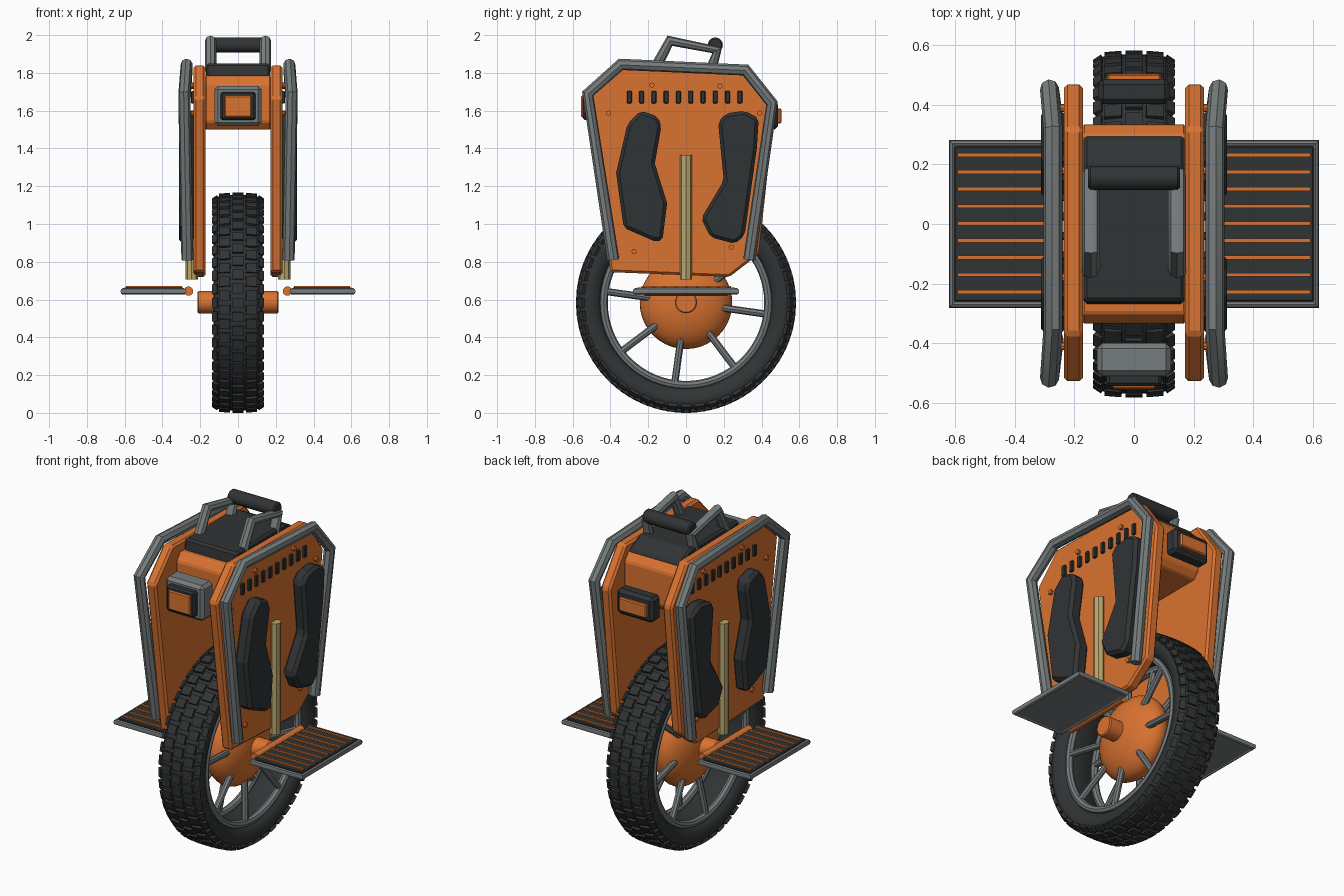
import bpy, bmesh, math
from mathutils import Matrix, Vector

if "Cube" in bpy.data.objects:
    bpy.data.objects.remove(bpy.data.objects["Cube"])


def material(name, col):
    m = bpy.data.materials.new(name)
    m.diffuse_color = (*col, 1)
    m.use_nodes = True
    m.node_tree.nodes["Principled BSDF"].inputs["Base Color"].default_value = m.diffuse_color
    return m


ORANGE = material("orange", (0.70, 0.17, 0.03))
BLACK = material("black", (0.03, 0.033, 0.035))
GREY = material("grey", (0.18, 0.20, 0.205))
TAN = material("tan", (0.50, 0.38, 0.15))
WZ = 0.583  # wheel centre height


def finish(name, bm, mat, bevel=0.0, smooth=False, seg=1):
    bmesh.ops.recalc_face_normals(bm, faces=bm.faces)
    me = bpy.data.meshes.new(name)
    bm.to_mesh(me)
    bm.free()
    me.materials.append(mat)
    ob = bpy.data.objects.new(name, me)
    bpy.context.collection.objects.link(ob)
    if bevel:
        b = ob.modifiers.new("bevel", "BEVEL")
        b.width, b.segments = bevel, seg
    if smooth:
        bpy.ops.object.select_all(action="DESELECT")
        ob.select_set(True)
        bpy.context.view_layer.objects.active = ob
        bpy.ops.object.shade_smooth_by_angle(angle=math.radians(40))
    return ob


def add_box(bm, c, size, rot=Matrix()):
    bmesh.ops.create_cube(bm, size=1, matrix=Matrix.Translation(c) @ rot @ Matrix.Diagonal((*size, 1)))


def box(name, c, size, mat, bevel=0.0):
    bm = bmesh.new()
    add_box(bm, c, size)
    return finish(name, bm, mat, bevel)


def prism(name, pts, x0, x1, mat, bevel):
    # profile in (y, z) extruded along x
    bm = bmesh.new()
    f = bm.faces.new([bm.verts.new((x0, y, z)) for y, z in pts])
    r = bmesh.ops.extrude_face_region(bm, geom=[f])
    vs = [v for v in r["geom"] if isinstance(v, bmesh.types.BMVert)]
    bmesh.ops.translate(bm, verts=vs, vec=(x1 - x0, 0, 0))
    return finish(name, bm, mat, bevel)


def add_rod(bm, a, b, r, n=12):
    a, b = Vector(a), Vector(b)
    m = Matrix.Translation((a + b) / 2) @ (b - a).to_track_quat("Z", "Y").to_matrix().to_4x4()
    bmesh.ops.create_cone(bm, cap_ends=True, segments=n, radius1=r, radius2=r, depth=(b - a).length, matrix=m)


def rod(name, a, b, r, mat, n=12, bevel=0.0):
    bm = bmesh.new()
    add_rod(bm, a, b, r, n)
    return finish(name, bm, mat, bevel, n > 8)


def tube(name, pts, r, mat, cyclic=False):
    cu = bpy.data.curves.new(name, "CURVE")
    cu.dimensions = "3D"
    cu.bevel_depth, cu.bevel_resolution, cu.use_fill_caps = r, 2, True
    sp = cu.splines.new("POLY")
    sp.points.add(len(pts) - 1)
    for p, c in zip(sp.points, pts):
        p.co = (*c, 1)
    sp.use_cyclic_u = cyclic
    tmp = bpy.data.objects.new(name + "_path", cu)
    bm = bmesh.new()
    bpy.context.collection.objects.link(tmp)
    bpy.context.view_layer.update()
    dg = bpy.context.evaluated_depsgraph_get()
    bm.from_mesh(bpy.data.meshes.new_from_object(tmp.evaluated_get(dg)))
    bpy.data.objects.remove(tmp)
    return finish(name, bm, mat, smooth=True)


def lathe(name, prof, mat, closed, n=64):
    # profile of (x, radius) turned about the wheel axle
    bm = bmesh.new()
    rings = []
    for i in range(n):
        a = 2 * math.pi * i / n
        rings.append([bm.verts.new((x, r * math.cos(a), WZ + r * math.sin(a))) for x, r in prof])
    k = len(prof)
    for i in range(n):
        p, q = rings[i], rings[(i + 1) % n]
        for j in range(k if closed else k - 1):
            bm.faces.new((p[j], p[(j + 1) % k], q[(j + 1) % k], q[j]))
    return finish(name, bm, mat, smooth=True)


# tyre carcass
half = [(0.09, 0.45), (0.115, 0.47), (0.13, 0.51), (0.127, 0.54), (0.105, 0.562), (0.05, 0.57)]
lathe("tyre", half + [(-x, r) for x, r in reversed(half)], BLACK, True)

# tread blocks, staggered rows
bm = bmesh.new()
N = 48
for i in range(N):
    for x, w, r, tilt, off in ((0, 0.056, 0.571, 0, 0), (0.07, 0.058, 0.568, 0.08, 0.5), (-0.07, 0.058, 0.568, -0.08, 0.5),
                               (0.118, 0.032, 0.551, 0.6, 0), (-0.118, 0.032, 0.551, -0.6, 0)):
        a = 2 * math.pi * (i + off) / N
        rot = Matrix.Rotation(-a, 4, "X")
        c = rot @ Vector((x, 0, r)) + Vector((0, 0, WZ))
        add_box(bm, c, (w, 0.052, 0.023), rot @ Matrix.Rotation(tilt, 4, "Y"))
finish("tread_blocks", bm, BLACK)

# rim rings and spokes on both faces
bm = bmesh.new()
for s in (1, -1):
    lathe("rim_ring", [(s * 0.088 + 0.022 * math.cos(t * math.pi / 4), 0.436 + 0.022 * math.sin(t * math.pi / 4))
                       for t in range(8)], GREY, True)
    for i in range(8):
        a = math.radians(172 + 45 * i)
        d = Vector((0, math.cos(a), math.sin(a)))
        o = Vector((0, 0, WZ))
        add_rod(bm, o + d * 0.18 + Vector((s * 0.06, 0, 0)), o + d * 0.43 + Vector((s * 0.088, 0, 0)), 0.019, 8)
finish("spokes", bm, GREY, smooth=True)

# hub motor and axle
bm = bmesh.new()
bmesh.ops.create_uvsphere(bm, u_segments=40, v_segments=20, radius=1,
                          matrix=Matrix.Translation((0, 0, WZ)) @ Matrix.Diagonal((0.13, 0.245, 0.245, 1)))
finish("hub_motor", bm, ORANGE, smooth=True)
rod("axle", (-0.215, 0, WZ + 0.003), (0.215, 0, WZ + 0.003), 0.059, ORANGE, 24, 0.006)

# central body, top cover
prism("body", [(-0.30, 1.5), (0.30, 1.5), (0.335, 1.54), (0.335, 1.74), (0.30, 1.785), (-0.30, 1.785), (-0.335, 1.74), (-0.335, 1.54)],
      -0.175, 0.175, ORANGE, 0.008)
prism("top_cover", [(-0.27, 1.77), (0.295, 1.77), (0.295, 1.80), (0.20, 1.85), (-0.26, 1.85)], -0.17, 0.17, BLACK, 0.012)

# head light and tail light
box("headlight_housing", (0, -0.455, 1.625), (0.25, 0.11, 0.21), GREY, 0.018)
box("headlight_bezel", (0, -0.52, 1.625), (0.185, 0.05, 0.15), BLACK, 0.01)
box("headlight_lens", (0, -0.54, 1.622), (0.145, 0.03, 0.115), ORANGE, 0.006)
box("taillight_housing", (0, 0.445, 1.575), (0.24, 0.085, 0.15), BLACK, 0.018)
box("taillight_lens", (0, 0.492, 1.572), (0.18, 0.025, 0.08), ORANGE, 0.006)

# carry handle
for s in (1, -1):
    x = s * 0.145
    tube("handle_arm", [(x, -0.165, 1.82), (x, -0.085, 1.97), (x, 0.165, 1.92), (x, 0.13, 1.81)], 0.03, GREY)
rod("handle_grip", (-0.155, 0.155, 1.948), (0.155, 0.155, 1.948), 0.04, BLACK, 16, 0.008)

panel = [(-0.40, 0.745), (0.23, 0.72), (0.385, 0.84), (0.47, 1.62), (0.32, 1.83), (-0.37, 1.84), (-0.53, 1.67)]
front_pad = [(-0.37, 1.27), (-0.31, 1.53), (-0.24, 1.60), (-0.15, 1.57), (-0.13, 1.52), (-0.165, 1.32),
             (-0.10, 1.11), (-0.125, 0.91), (-0.17, 0.91), (-0.33, 0.98)]
rear_pad = [(0.17, 1.54), (0.21, 1.585), (0.31, 1.60), (0.385, 1.56), (0.375, 1.40), (0.31, 0.94), (0.26, 0.895),
            (0.13, 0.93), (0.08, 1.03), (0.20, 1.23)]
guard = [(0.268, -0.385, 0.81), (0.284, -0.52, 1.69), (0.272, -0.345, 1.845), (0.272, 0.315, 1.815),
         (0.284, 0.455, 1.64), (0.268, 0.335, 0.81)]

for s, side in ((1, "right"), (-1, "left")):
    # side shell, knee pads, guard bar and post
    prism(side + "_side_panel", panel, s * 0.172, s * 0.235, ORANGE, 0.012)
    prism(side + "_front_pad", front_pad, s * 0.23, s * 0.312, BLACK, 0.018)
    prism(side + "_rear_pad", rear_pad, s * 0.23, s * 0.312, BLACK, 0.018)
    tube(side + "_guard_bar", [(s * x, y, z) for x, y, z in guard], 0.032, GREY)
    rod(side + "_post", (s * 0.245, 0, 0.705), (s * 0.245, 0, 1.365), 0.032, TAN, 8)

    # vent slots and bolts
    bm = bmesh.new()
    for i in range(10):
        add_box(bm, (s * 0.238, -0.30 + 0.065 * i, 1.672), (0.022, 0.026, 0.066))
    finish(side + "_vents", bm, BLACK, 0.004)
    bm = bmesh.new()
    for y, z in ((-0.18, 1.735), (0.18, 1.73), (-0.41, 1.587), (0.39, 1.587), (-0.275, 0.855), (0.24, 0.877)):
        add_rod(bm, (s * 0.23, y, z), (s * 0.25, y, z), 0.014, 8)
    finish(side + "_bolts", bm, ORANGE)

    # pedal: plate, rim, deck, grip strips and hinge
    box(side + "_pedal_plate", (s * 0.447, 0, 0.64), (0.335, 0.55, 0.018), GREY)
    c = [(0.285, -0.27), (0.61, -0.27), (0.61, 0.27), (0.285, 0.27)]
    tube(side + "_pedal_rim", [(s * x, y, 0.643) for x, y in c], 0.017, GREY, True)
    box(side + "_pedal_deck", (s * 0.447, 0, 0.653), (0.315, 0.52, 0.022), BLACK, 0.004)
    bm = bmesh.new()
    for i in range(9):
        add_box(bm, (s * 0.445, -0.228 + 0.0575 * i, 0.665), (0.295, 0.013, 0.012))
    finish(side + "_pedal_strips", bm, ORANGE)
    rod(side + "_pedal_hinge", (s * 0.262, -0.22, 0.645), (s * 0.262, 0.22, 0.645), 0.025, ORANGE, 12)
